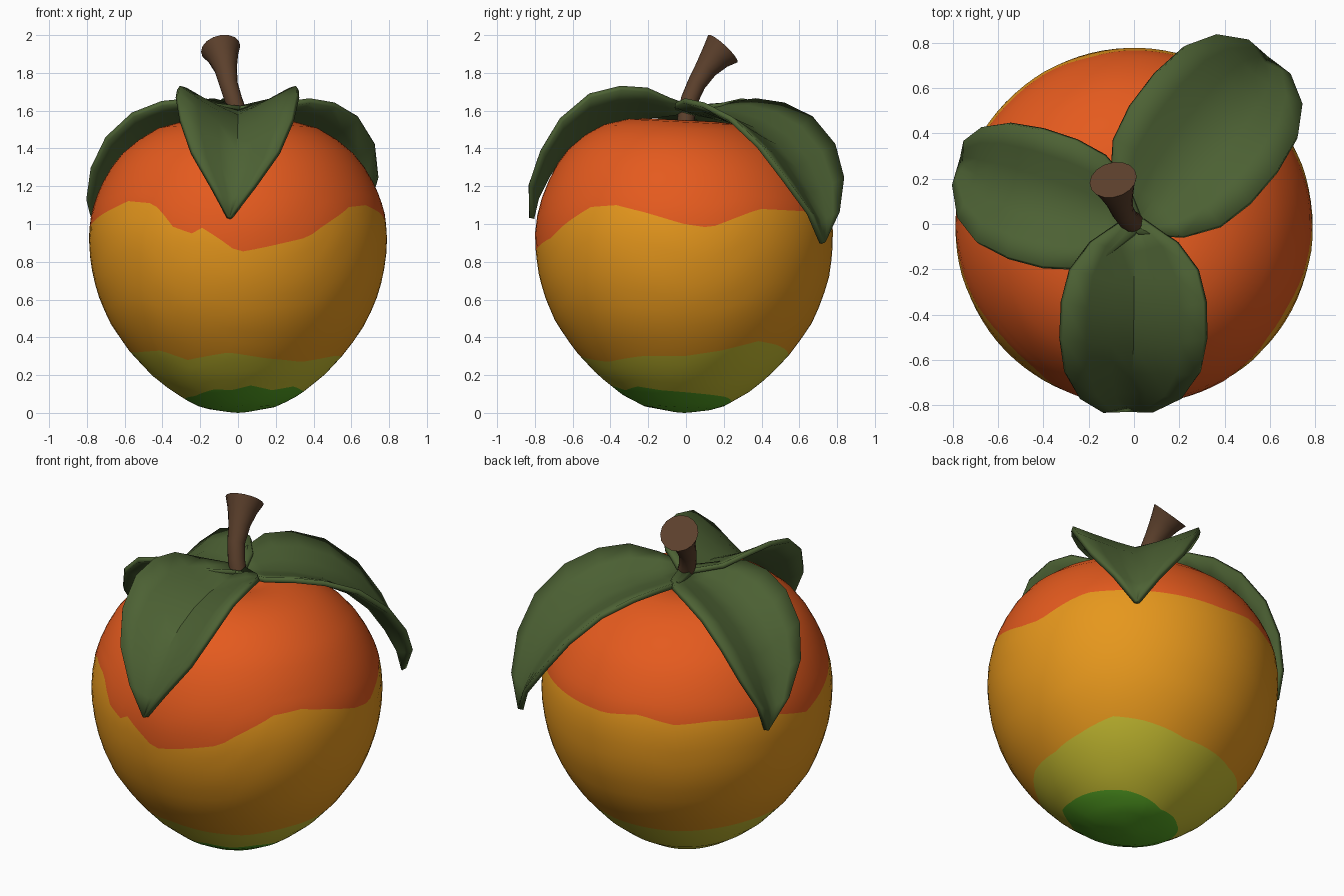
import bpy, math
from mathutils import Vector

if "Cube" in bpy.data.objects:
    bpy.data.objects.remove(bpy.data.objects["Cube"])


def material(name, rgb):
    m = bpy.data.materials.new(name)
    m.diffuse_color = (*rgb, 1)
    m.use_nodes = True
    m.node_tree.nodes["Principled BSDF"].inputs["Base Color"].default_value = m.diffuse_color
    return m


GREEN = material("base green", (0.095, 0.38, 0.018))
OLIVE = material("olive", (0.56, 0.50, 0.03))
AMBER = material("amber", (0.79, 0.31, 0.012))
RED = material("orange red", (0.78, 0.103, 0.013))
LEAF = material("leaf green", (0.073, 0.120, 0.034))
BARK = material("bark brown", (0.106, 0.051, 0.025))


def make(name, verts, faces, mats, angle=40):
    me = bpy.data.meshes.new(name)
    me.from_pydata(verts, [], faces)
    for m in mats:
        me.materials.append(m)
    ob = bpy.data.objects.new(name, me)
    bpy.context.collection.objects.link(ob)
    bpy.ops.object.select_all(action='DESELECT')
    ob.select_set(True)
    bpy.context.view_layer.objects.active = ob
    bpy.ops.object.shade_smooth_by_angle(angle=math.radians(angle))
    return ob


def lerp_table(table, x):
    for (a, va), (b, vb) in zip(table, table[1:]):
        if x <= b:
            return va + (vb - va) * (x - a) / (b - a)
    return table[-1][1]


# Fruit: lathe whose rows bend to follow the wavy colour boundaries
SIDE = [(0, 0), (.01, .12), (.035, .21), (.095, .325), (.2, .457), (.33, .578), (.48, .68),
        (.6, .732), (.72, .768), (.84, .785), (.95, .79), (1.06, .776), (1.14, .752), (1.22, .716)]
CROWN = [(.67, 1.3), (.61, 1.375), (.525, 1.445), (.425, 1.505), (.3, 1.54), (.18, 1.55), (.08, 1.525)]
GREEN_TOP = [(0, .11), (45, .085), (90, .045), (140, .05), (180, .07), (225, .09), (250, .125),
             (265, .12), (280, .145), (300, .12), (320, .14), (340, .12), (360, .11)]
OLIVE_TOP = [(0, .30), (20, .33), (40, .38), (55, .36), (80, .31), (120, .30), (160, .33), (200, .32),
             (225, .33), (240, .28), (265, .32), (285, .29), (310, .27), (335, .30), (360, .30)]
AMBER_TOP = [(0, 1.0), (10, .98), (22, 1.04), (31, 1.08), (50, 1.07), (90, 1.05), (105, 1.08),
             (120, 1.04), (135, 1.06), (160, 1.04), (180, .97), (205, 1.06), (220, 1.12), (232, 1.11),
             (238, 1.08), (243, .99), (252, .95), (256, .98), (262, .93), (270, .85), (278, .87),
             (298, .93), (305, .99), (320, 1.09), (332, 1.1), (345, 1.06), (360, 1.0)]
SEG, BANDS = 90, (4, 4, 9, 4)


def fruit_column(deg):
    marks = [.004] + [lerp_table(t, deg) for t in (GREEN_TOP, OLIVE_TOP, AMBER_TOP)] + [1.22]
    col = [(lerp_table(SIDE, marks[0]), marks[0])]
    for a, b, n in zip(marks, marks[1:], BANDS):
        for i in range(1, n + 1):
            z = a + (b - a) * i / n
            col.append((lerp_table(SIDE, z), z))
    return col + CROWN


def fruit_point(r, t, z):
    # the shoulder is a little higher at the front, and the whole fruit sits slightly forward
    y = r * math.sin(t)
    tilt = -.05 * y * min(1, max(0, (z - 1.1) / .35))
    return (r * math.cos(t), y - .01, z + tilt)


verts, faces = [], []
for k in range(SEG):
    t = 2 * math.pi * k / SEG
    col = fruit_column(360 * k / SEG)
    verts += [fruit_point(r, t, z) for r, z in col]
rows = len(col)
verts += [(0, -.01, 0), (0, -.01, 1.5)]
bottom, top = len(verts) - 2, len(verts) - 1
slots = []
for k in range(SEG):
    a, b = k * rows, (k + 1) % SEG * rows
    faces.append((bottom, b, a))
    slots.append(0)
    for i in range(rows - 1):
        faces.append((a + i, b + i, b + i + 1, a + i + 1))
        slots.append(sum(i >= sum(BANDS[:n]) for n in (1, 2, 3)))
    faces.append((top, a + rows - 1, b + rows - 1))
    slots.append(3)
fruit = make("fruit", verts, faces, [GREEN, OLIVE, AMBER, RED], 60)
for p, s in zip(fruit.data.polygons, slots):
    p.material_index = s

# Stem: bent tube flaring to a slanted flat end
PATH = [((.02, 0, 1.46), .05), ((.01, 0, 1.56), .046), ((-.025, .02, 1.66), .047),
        ((-.05, .055, 1.74), .049), ((-.065, .105, 1.82), .06), ((-.08, .155, 1.885), .082),
        ((-.092, .195, 1.928), .106)]
pts = [Vector(p) for p, r in PATH]
verts, faces, N = [], [], 16
for i, (p, r) in enumerate(PATH):
    d = pts[min(i + 1, len(pts) - 1)] - pts[max(i - 1, 0)]
    u = Vector((1, 0, 0))
    u = (u - d * u.dot(d) / d.dot(d)).normalized()
    v = d.normalized().cross(u)
    for k in range(N):
        t = 2 * math.pi * k / N
        verts.append(pts[i] + r * (u * math.cos(t) + v * math.sin(t)))
for i in range(len(PATH) - 1):
    for k in range(N):
        a, b = i * N + k, i * N + (k + 1) % N
        faces.append((a, b, b + N, a + N))
faces += [tuple(range(N))[::-1], tuple(range(len(verts) - N, len(verts)))]
make("stem", verts, faces, [BARK])

# Leaves: folded blades; rows hold midrib reach/height, then edge reach/height/half width
BLADE = [(-.02, 1.60, -.02, 1.62, .04), (.12, 1.58, .08, 1.655, .19), (.26, 1.565, .2, 1.71, .28),
         (.40, 1.53, .34, 1.72, .315), (.53, 1.465, .5, 1.68, .32), (.64, 1.375, .65, 1.55, .295),
         (.72, 1.26, .75, 1.38, .23), (.78, 1.14, .81, 1.2, .115), (.805, 1.03, .805, 1.035, .01)]


def leaf(name, azimuth, length, width, fold, droop, bend):
    a = math.radians(azimuth)
    out, side = Vector((math.cos(a), math.sin(a), 0)), Vector((-math.sin(a), math.cos(a), 0))
    verts, faces = [], []
    cross = (-1, -.67, -.33, 0, .33, .67, 1)
    n = len(cross)
    for i, (dm, zm, de, ze, w) in enumerate(BLADE):
        for s in cross:
            f = abs(s) ** 1.15
            d = dm + (de - dm) * f
            z = zm + (ze - zm) * fold * f - droop * (dm / .8) ** 2
            off = s * w * width + bend * (i / 8) ** 4
            verts.append(out * d * length + side * off + Vector((0, 0, z)))
    for i in range(len(BLADE) - 1):
        for j in range(n - 1):
            p = i * n + j
            faces.append((p, p + n, p + n + 1, p + 1))
    ob = make(name, verts, faces, [LEAF])
    mod = ob.modifiers.new("thickness", 'SOLIDIFY')
    mod.thickness = .028
    mod.offset = 0


leaf("front_leaf", -90, 1.015, 1.0, 1.0, 0, -.045)
leaf("back_right_leaf", 51, 1.16, 1.08, .7, .13, 0)
leaf("left_leaf", 165, 1.0, .92, .65, .06, -.1)
